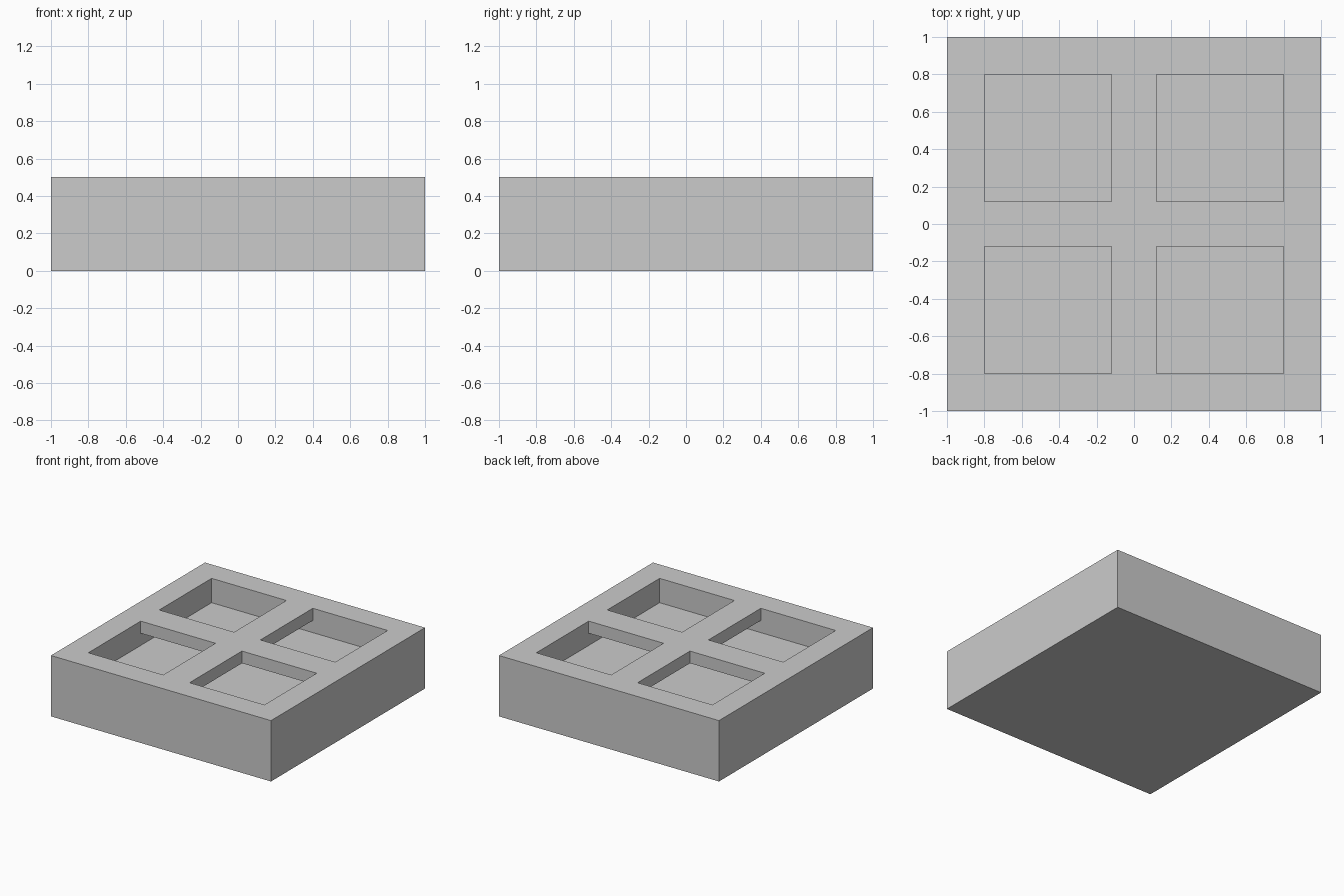
import bpy, bmesh

if "Cube" in bpy.data.objects:
    bpy.data.objects.remove(bpy.data.objects["Cube"])

HALF, HEIGHT = 1.0, 0.5
RIM, FLOOR = 0.8, 0.3        # inner edge of the rim, height of the tray floor
BAR, BAR_BOTTOM = 0.12, 0.4  # half width and underside of the divider bars


def new_object(name, bm):
    bmesh.ops.recalc_face_normals(bm, faces=bm.faces)
    mesh = bpy.data.meshes.new(name)
    bm.to_mesh(mesh)
    bm.free()
    obj = bpy.data.objects.new(name, mesh)
    bpy.context.collection.objects.link(obj)
    return obj


def extrude_outline(bm, points, z0, z1):
    face = bm.faces.new([bm.verts.new((x, y, z0)) for x, y in points])
    out = bmesh.ops.extrude_face_region(bm, geom=[face], use_keep_orig=True)
    verts = [g for g in out["geom"] if isinstance(g, bmesh.types.BMVert)]
    bmesh.ops.translate(bm, vec=(0, 0, z1 - z0), verts=verts)


# Tray: square block with the top inset and pushed down
bm = bmesh.new()
extrude_outline(bm, [(-HALF, -HALF), (HALF, -HALF), (HALF, HALF), (-HALF, HALF)], 0, HEIGHT)
bmesh.ops.recalc_face_normals(bm, faces=bm.faces)
top = max(bm.faces, key=lambda f: f.calc_center_median().z)
bmesh.ops.inset_individual(bm, faces=[top], thickness=HALF - RIM, use_even_offset=True)
out = bmesh.ops.extrude_face_region(bm, geom=[top])
bmesh.ops.translate(bm, vec=(0, 0, FLOOR - HEIGHT),
                    verts=[g for g in out["geom"] if isinstance(g, bmesh.types.BMVert)])
if top.is_valid:
    bmesh.ops.delete(bm, geom=[top], context='FACES_ONLY')
tray = new_object("tray", bm)

# Divider cross: bars hanging above the floor, ends buried in the rim
bm = bmesh.new()
outline = []
end = (RIM + HALF) / 2
corner = [(end, -BAR), (end, BAR), (BAR, BAR)]
for _ in range(4):
    outline += corner
    corner = [(-y, x) for x, y in corner]
extrude_outline(bm, outline, BAR_BOTTOM, HEIGHT)
cross = new_object("divider_cross", bm)
cross.hide_render = True
cross.hide_set(True)

# Merge the bars into the tray
mod = tray.modifiers.new("join_dividers", 'BOOLEAN')
mod.operation = 'UNION'
mod.solver = 'EXACT'
mod.object = cross
